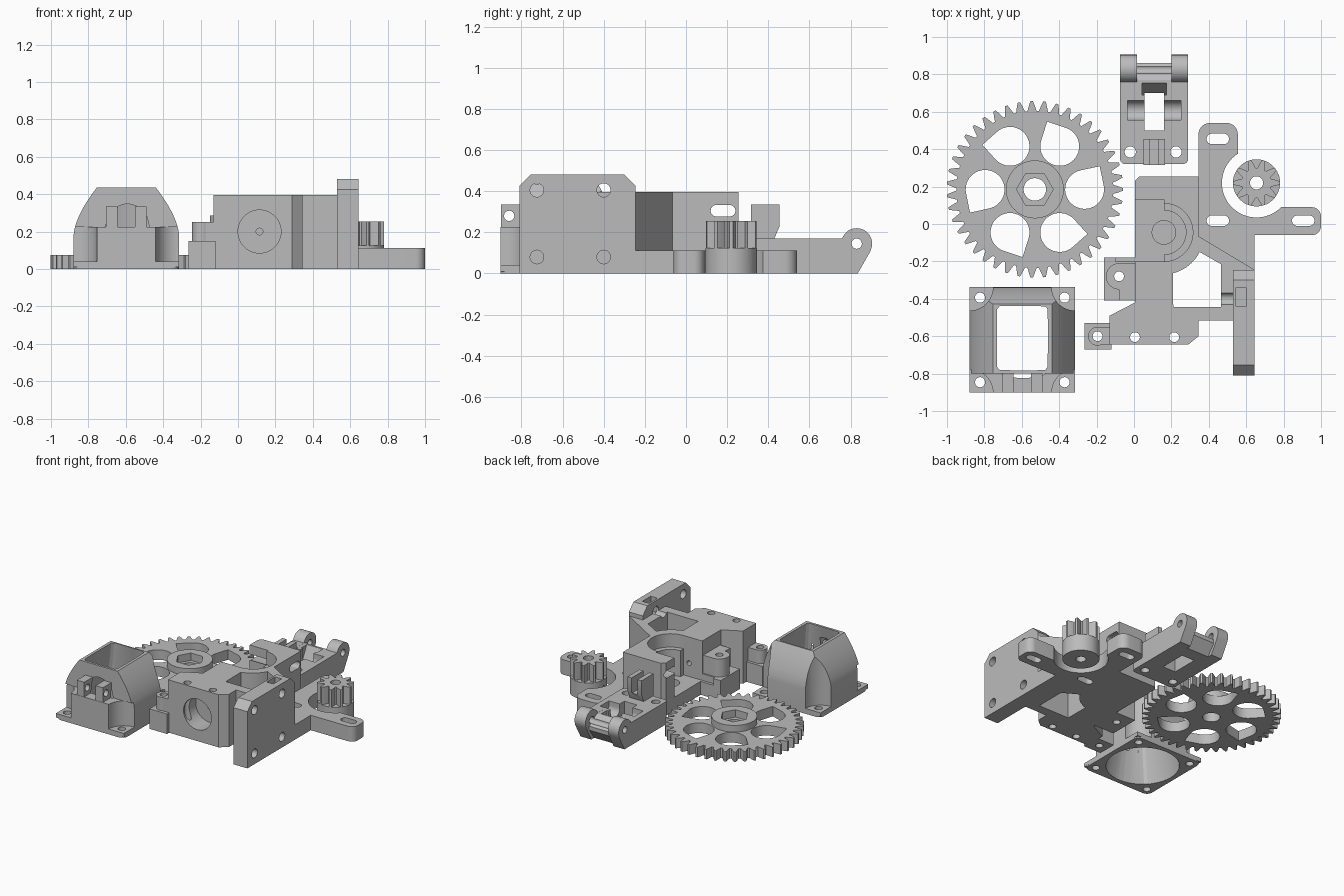
import bpy, bmesh
from math import cos, sin, pi, radians

cube = bpy.data.objects.get("Cube")
if cube:
    bpy.data.objects.remove(cube)

grey = bpy.data.materials.new("plain grey")
grey.use_nodes = True
grey.diffuse_color = (0.5, 0.5, 0.5, 1)
grey.node_tree.nodes["Principled BSDF"].inputs["Base Color"].default_value = (0.5, 0.5, 0.5, 1)


# --- helpers: every piece is a prism of a 2D outline ---
def make(name, bm):
    bmesh.ops.recalc_face_normals(bm, faces=bm.faces)
    mesh = bpy.data.meshes.new(name)
    bm.to_mesh(mesh)
    bm.free()
    mesh.materials.append(grey)
    ob = bpy.data.objects.new(name, mesh)
    bpy.context.collection.objects.link(ob)
    return ob


def loft(lower, upper):
    bm = bmesh.new()
    a = [bm.verts.new(p) for p in lower]
    b = [bm.verts.new(p) for p in upper]
    bm.faces.new(a)
    bm.faces.new(b)
    for i in range(len(a)):
        j = (i + 1) % len(a)
        bm.faces.new((a[i], a[j], b[j], b[i]))
    return make("piece", bm)


def prism(pts, lo, hi, axis="z"):
    place = {"z": lambda p, d: (p[0], p[1], d),
             "y": lambda p, d: (p[0], d, p[1]),
             "x": lambda p, d: (d, p[0], p[1])}[axis]
    return loft([place(p, lo) for p in pts], [place(p, hi) for p in pts])


def arc(u, v, r, a0, a1, n):
    return [(u + r * cos(radians(a0 + (a1 - a0) * i / n)),
             v + r * sin(radians(a0 + (a1 - a0) * i / n))) for i in range(n + 1)]


def cyl(u, v, r, lo, hi, axis="z", n=48):
    return prism(arc(u, v, r, 0, 360, n)[:-1], lo, hi, axis)


def box(x0, x1, y0, y1, z0, z1):
    return prism([(x0, y0), (x1, y0), (x1, y1), (x0, y1)], z0, z1)


def rounded(u0, u1, v0, v1, r, lo, hi, axis="z"):
    pts = []
    for u, v, a in ((u1 - r, v1 - r, 0), (u0 + r, v1 - r, 90), (u0 + r, v0 + r, 180), (u1 - r, v0 + r, 270)):
        pts += arc(u, v, r, a, a + 90, 8)
    return prism(pts, lo, hi, axis)


def slot(u, v, lo, hi, axis="z"):
    return rounded(u - 0.06, u + 0.06, v - 0.028, v + 0.028, 0.0275, lo, hi, axis)


def solid(name, adds, cuts):
    base = adds[0]
    base.name = base.data.name = name
    for op, parts in (("UNION", adds[1:]), ("DIFFERENCE", cuts)):
        for part in parts:
            mod = base.modifiers.new("join", "BOOLEAN")
            mod.operation, mod.solver, mod.object = op, "EXACT", part
            bpy.context.view_layer.update()
            bpy.ops.object.select_all(action="DESELECT")
            bpy.context.view_layer.objects.active = base
            base.select_set(True)
            bpy.ops.object.modifier_apply(modifier=mod.name)
            bpy.data.objects.remove(part)
    bpy.ops.object.select_all(action="DESELECT")
    bpy.context.view_layer.objects.active = base
    base.select_set(True)
    bpy.ops.object.shade_smooth_by_angle(angle=radians(25))
    return base


def gear_outline(u, v, teeth, root, tip):
    mid = (root + tip) / 2
    shape = ((-0.4, root), (-0.25, mid), (-0.1, tip), (0.1, tip), (0.25, mid), (0.4, root))
    return [(u + r * cos((k + f) * 2 * pi / teeth), v + r * sin((k + f) * 2 * pi / teeth))
            for k in range(teeth) for f, r in shape]


# --- large gear with teardrop holes and a hexagonal nut trap ---
gx, gy = -0.53, 0.185
drops = []
for a in range(0, 360, 60):
    hx, hy = gx + 0.266 * cos(radians(a)), gy + 0.266 * sin(radians(a))
    tip = a + 57
    drops.append(prism(arc(hx, hy, 0.104, tip + 45, tip + 315, 30)
                       + [(hx + 0.148 * cos(radians(tip)), hy + 0.148 * sin(radians(tip)))], -0.1, 0.3))
solid("large_gear",
      [prism(gear_outline(gx, gy, 43, 0.42, 0.472), 0, 0.075), cyl(gx, gy, 0.155, 0.02, 0.125)],
      drops + [cyl(gx, gy, 0.06, -0.1, 0.3), cyl(gx, gy, 0.098, 0.07, 0.3, n=6)])

# --- small gear on its collar ---
sx, sy = 0.655, 0.22
solid("small_gear",
      [cyl(sx, sy, 0.126, 0, 0.125), prism(gear_outline(sx, sy, 10, 0.08, 0.126), 0.11, 0.255)],
      [cyl(sx, sy, 0.035, -0.1, 0.4), cyl(sy, 0.06, 0.02, sx - 0.2, sx, "x")])

# --- motor plate with slotted arms ---
solid("motor_plate",
      [rounded(0.345, 0.555, -0.1, 0.54, 0.06, 0, 0.112),
       rounded(0.4, 1.0, -0.06, 0.09, 0.05, 0, 0.112),
       box(0.34, 0.65, -0.06, 0.22, 0, 0.112),
       prism([(0.345, -0.066), (0.645, -0.246), (0.645, -0.05), (0.345, -0.05)], 0, 0.112)],
      [cyl(sx, sy, 0.185, -0.1, 0.3, n=64)]
      + [slot(u, v, -0.1, 0.3) for u, v in ((0.448, 0.455), (0.448, 0.018), (0.905, 0.018))])

# --- extruder body: block, mounting plate and screw lugs ---
bx, by = 0.16, -0.045
block = prism([(0.03, 0.255), (0.345, 0.255), (0.345, -0.065), (0.645, -0.245), (0.56, -0.25),
               (0.56, -0.515), (0.345, -0.515), (0.345, -0.6), (0.29, -0.645), (-0.13, -0.645),
               (-0.13, -0.49), (0.005, -0.42), (0.005, 0.23)], 0, 0.395)
mount = prism([(-0.81, 0), (-0.245, 0), (-0.245, 0.425), (-0.3, 0.48), (-0.755, 0.48), (-0.81, 0.425)],
              0.53, 0.645, "x")
lugs = [box(-0.16, 0.02, -0.41, -0.18, 0, 0.15),
        cyl(-0.08, -0.28, 0.07, 0.1, 0.285), box(-0.08, 0.02, -0.41, -0.21, 0.1, 0.285),
        box(-0.265, -0.12, -0.67, -0.53, 0, 0.15),
        cyl(-0.195, -0.6, 0.05, 0.1, 0.25), box(-0.195, -0.12, -0.645, -0.55, 0.1, 0.25)]
window = prism([(0.465, -0.445), (0.21, -0.445)] + arc(0.155, -0.05, 0.22, -76, -27, 10)
               + [(0.465, -0.215)], -0.1, 0.6)
cuts = [window,
        box(-0.1, bx, -0.2, 0.13, 0.1, 0.6),
        cyl(bx, by, 0.155, 0.295, 0.6), cyl(bx, by, 0.118, 0.1, 0.6), cyl(bx, by, 0.063, 0.015, 0.6),
        cyl(0.115, 0.2, 0.115, -0.7, -0.5, "y"), cyl(0.115, 0.2, 0.018, -0.6, 0.4, "y"),
        slot(0.18, 0.305, -0.1, 0.5, "x"),
        box(0.545, 0.6, -0.44, -0.34, 0.37, 0.6)]
cuts += [cyl(x, -0.605, 0.026, -0.1, 0.6) for x in (0.005, 0.215)]
cuts += [cyl(x, y, 0.026, -0.1, 0.6) for x, y in ((-0.08, -0.28), (-0.195, -0.6))]
cuts += [cyl(y, z, 0.033, 0.45, 0.8, "x") for y in (-0.4, -0.725) for z in (0.08, 0.405)]
solid("extruder_body", [block, mount] + lugs, cuts)

# --- fan duct: dome with a round inlet below and a square outlet on top ---
fx, fy = -0.597, -0.62
half = 0.282
side = arc(0, 0.18, half, 0, 38, 10)
side = [(half - (half - 0.158) * ((z - 0.18) / 0.255) ** 1.6, z)
        for z in [0.18 + 0.255 * i / 12 for i in range(13)]]
dome = prism([(fx - half, 0.01), (fx + half, 0.01)] + [(fx + x, z) for x, z in side]
             + [(fx - x, z) for x, z in reversed(side)], -0.8, fy + half, "y")
back = [(fy + half - 0.09 * t ** 1.6, 0.18 + 0.255 * t) for t in [i / 12 for i in range(13)]]
shaver = prism(back + [(-0.2, 0.5), (-0.2, 0.18)], -1.1, -0.1, "x")
corners = [(i, j) for i in (-1, 1) for j in (-1, 1)]
scallops = [cyl(fx + i * half, fy + j * half, 0.125, 0.04, 0.6 if j > 0 else 0.225) for i, j in corners]
dome = solid("fan_duct", [dome, box(fx - half, fx + half, fy - half, -0.79, 0.01, 0.225)], [shaver] + scallops)

ring, outlet = [], []
for k in range(64):
    a = 2 * pi * (k + 0.5) / 64
    c, s = cos(a), sin(a)
    m = max(abs(c), abs(s))
    ring.append((fx + 0.25 * c, fy + 0.25 * s, -0.01))
    outlet.append((fx + 0.133 * c / m, -0.61 + 0.17 * s / m, 0.45))
clips = [box(x, x + 0.06, -0.9, -0.79, 0.2, 0.335) for x in (-0.705, -0.55)]
solid("fan_duct",
      [dome, rounded(fx - half, fx + half, fy - half, fy + half, 0.045, 0, 0.04)] + clips,
      [loft(ring, outlet), cyl(-0.86, 0.28, 0.025, -0.8, -0.4, "x")]
      + [cyl(fx + i * 0.226, fy + j * 0.226, 0.027, -0.1, 0.1) for i, j in corners])

# --- idler arm with two hinge knuckles, bearing slot and filament guide ---
ix = 0.108
profile = ([(0.6, 0), (0.835, 0), (0.895, 0.105)] + arc(0.83, 0.145, 0.075, -20, 160, 20) + [(0.6, 0.17)])
knuckles = [prism(profile, x, x + 0.09, "x") for x in (-0.075, 0.2)]
bridge = prism([(0.6, 0), (0.8, 0), (0.86, 0.08), (0.86, 0.11), (0.77, 0.17), (0.6, 0.17)], 0, 0.22, "x")
guide = prism([(0.315, 0.1), (0.43, 0.1), (0.43, 0.17), (0.455, 0.23), (0.455, 0.335), (0.315, 0.335)],
              ix - 0.058, ix + 0.058, "x")
solid("idler_arm",
      [rounded(-0.075, 0.29, 0.32, 0.72, 0.03, 0, 0.17), bridge, guide] + knuckles,
      [box(ix - 0.053, ix + 0.053, 0.5, 0.7, -0.1, 0.5),
       prism([(0.69, 0.05), (0.77, 0.2), (0.69, 0.2)], ix - 0.065, ix + 0.065, "x"),
       cyl(0.608, 0.14, 0.053, -0.035, 0.25, "x"), box(-0.035, 0.25, 0.555, 0.661, 0.14, 0.4),
       box(ix - 0.024, ix + 0.024, 0.2, 0.46, 0.22, 0.5),
       cyl(0.83, 0.145, 0.025, -0.2, 0.5, "x")]
      + [cyl(x, 0.385, 0.03, -0.1, 0.4) for x in (-0.02, 0.225)])
